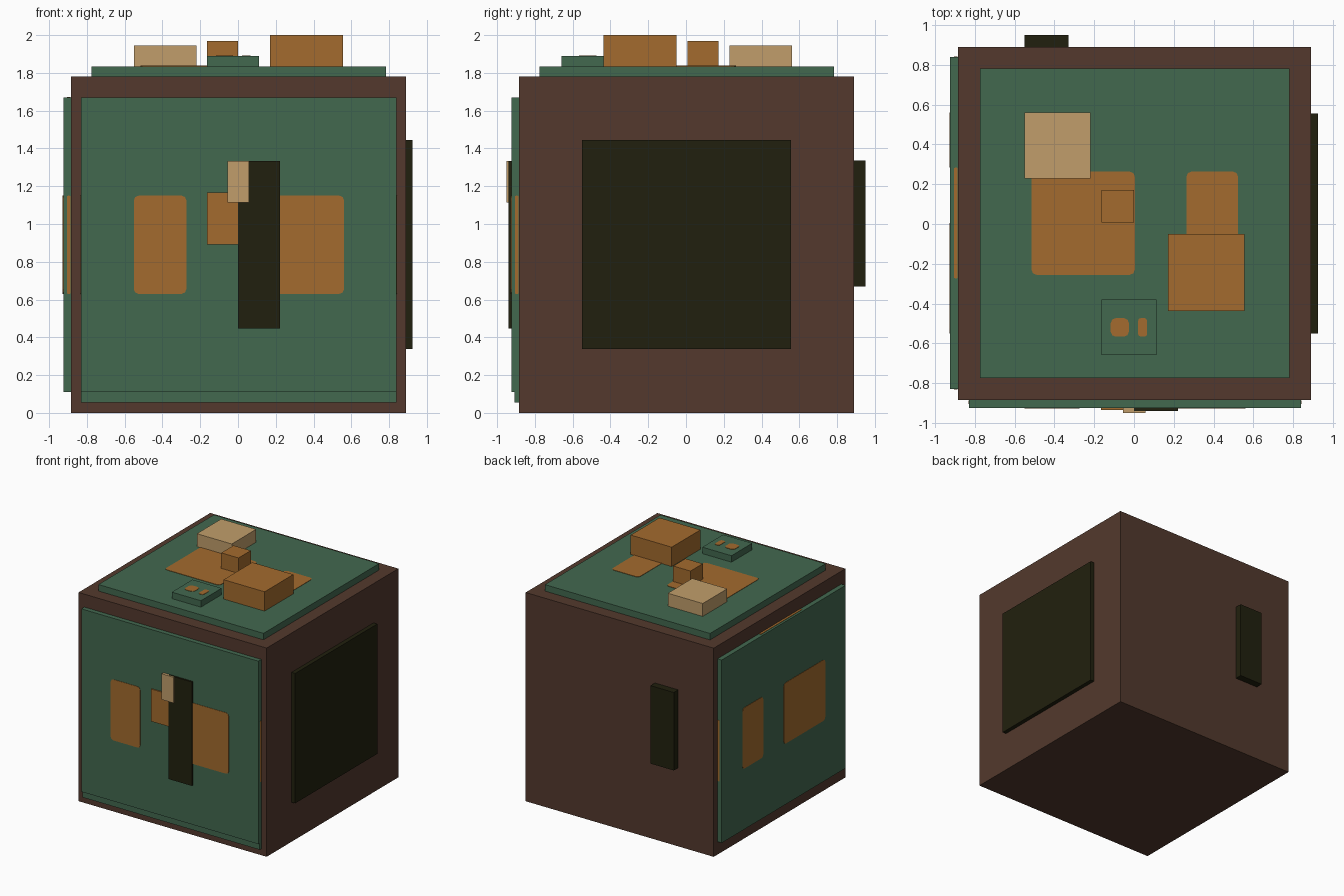
import bpy
import bmesh

default = bpy.data.objects.get("Cube")
if default:
    bpy.data.objects.remove(default, do_unlink=True)


def make_material(name, rgb):
    def linear(c):
        c /= 255
        return c / 12.92 if c < 0.04045 else ((c + 0.055) / 1.055) ** 2.4
    colour = (*[linear(c) for c in rgb], 1)
    mat = bpy.data.materials.new(name)
    mat.use_nodes = True
    mat.diffuse_color = colour
    shader = mat.node_tree.nodes["Principled BSDF"]
    shader.inputs["Base Color"].default_value = colour
    shader.inputs["Roughness"].default_value = 0.9
    return mat


brown = make_material("brown", (83, 57, 45))
green = make_material("green", (66, 104, 79))
orange = make_material("orange", (163, 107, 46))
tan = make_material("tan", (193, 158, 107))
dark = make_material("dark olive", (33, 32, 14))


def box(name, mat, xs, ys, zs, round_axis=None):
    """Box between three ranges; round_axis rounds the edges along that axis."""
    spans = (xs, ys, zs)
    bm = bmesh.new()
    bmesh.ops.create_cube(bm, size=1)
    for v in bm.verts:
        v.co = [s[0] + (s[1] - s[0]) * (c + 0.5) for s, c in zip(spans, v.co)]
    if round_axis is not None:
        edges = [e for e in bm.edges
                 if abs((e.verts[0].co - e.verts[1].co)[round_axis]) > 1e-4]
        narrow = min(s[1] - s[0] for i, s in enumerate(spans) if i != round_axis)
        bmesh.ops.bevel(bm, geom=edges, offset=min(0.025, narrow * 0.3),
                        segments=2, profile=0.5, affect='EDGES')
    mesh = bpy.data.meshes.new(name)
    bm.to_mesh(mesh)
    bm.free()
    obj = bpy.data.objects.new(name, mesh)
    obj.data.materials.append(mat)
    bpy.context.collection.objects.link(obj)
    return obj


def part(span, a, b):
    """Portion of a span between two fractions."""
    return (span[0] + (span[1] - span[0]) * a, span[0] + (span[1] - span[0]) * b)


def patch(name, axis, level, spans):
    """Thin rounded orange plate straddling a surface at the given level."""
    spans = list(spans)
    spans.insert(axis, (level - 0.003, level + 0.003))
    box(name, orange, *spans, round_axis=axis)


SIDE = (-0.885, 0.89)
WIDE = (-0.83, 0.84)
TALL = (0.11, 1.67)
OUT = (-0.925, -0.81)
TOP = (-0.775, 0.783)
third = (1 / 3, 2 / 3)
narrow_cut, wide_cut = (1 / 6, 1 / 3), (1 / 2, 5 / 6)
band = part(TALL, *third)
rim = part(OUT, *narrow_cut)

# Body and its large panels
box("body", brown, SIDE, SIDE, (0, 1.78))
box("front_panel", green, WIDE, OUT, TALL)
box("front_lip", green, WIDE, (-0.907, -0.81), (0.055, 0.11))
box("side_panel", green, OUT, WIDE, TALL)
box("top_panel", green, TOP, TOP, (1.77, 1.835))
box("dark_side_panel", dark, (0.88, 0.925), (-0.55, 0.557), (0.337, 1.445))
box("back_block", dark, (-0.55, -0.33), (0.88, 0.95), (0.67, 1.335))

# Patches on the front, side and top panels
for label, cut in (("narrow", narrow_cut), ("wide", wide_cut)):
    patch(f"front_{label}_patch", 1, OUT[0], (part(WIDE, *cut), band))
    patch(f"side_{label}_patch", 0, OUT[0], (part(WIDE[::-1], *cut)[::-1], band))
    patch(f"top_{label}_patch", 2, 1.835,
          (part(TOP[::-1], *cut)[::-1], part(TOP, *third)))

# Patches on the panel rims
for label, end in zip(("near", "far"), WIDE):
    patch(f"front_rim_{label}_patch", 0, end, (rim, band))
    patch(f"side_rim_{label}_patch", 1, end, (rim, band))
patch("side_rim_top_patch", 2, TALL[1], (rim, part(WIDE, *third)))

# Blocks on the front panel
box("front_bar", dark, (0, 0.222), (-0.94, -0.9), (0.447, 1.333))
box("front_orange_block", orange, (-0.165, 0), (-0.935, -0.9), (0.892, 1.168))
box("front_tan_block", tan, (-0.055, 0.057), (-0.95, -0.9), (1.113, 1.333))

# Blocks on the top panel
box("top_tan_block", tan, (-0.55, -0.22), (0.23, 0.56), (1.83, 1.945))
box("top_small_block", orange, (-0.163, 0), (0.007, 0.172), (1.83, 1.97))
box("top_large_block", orange, (0.17, 0.557), (-0.437, -0.05), (1.83, 2))
TILE_X, TILE_Y = (-0.163, 0.112), (-0.66, -0.38)
box("top_tile", green, TILE_X, TILE_Y, (1.83, 1.89))
for label, cut in (("narrow", narrow_cut), ("wide", wide_cut)):
    patch(f"tile_{label}_patch", 2, 1.89,
          (part(TILE_X[::-1], *cut)[::-1], part(TILE_Y, *third)))
